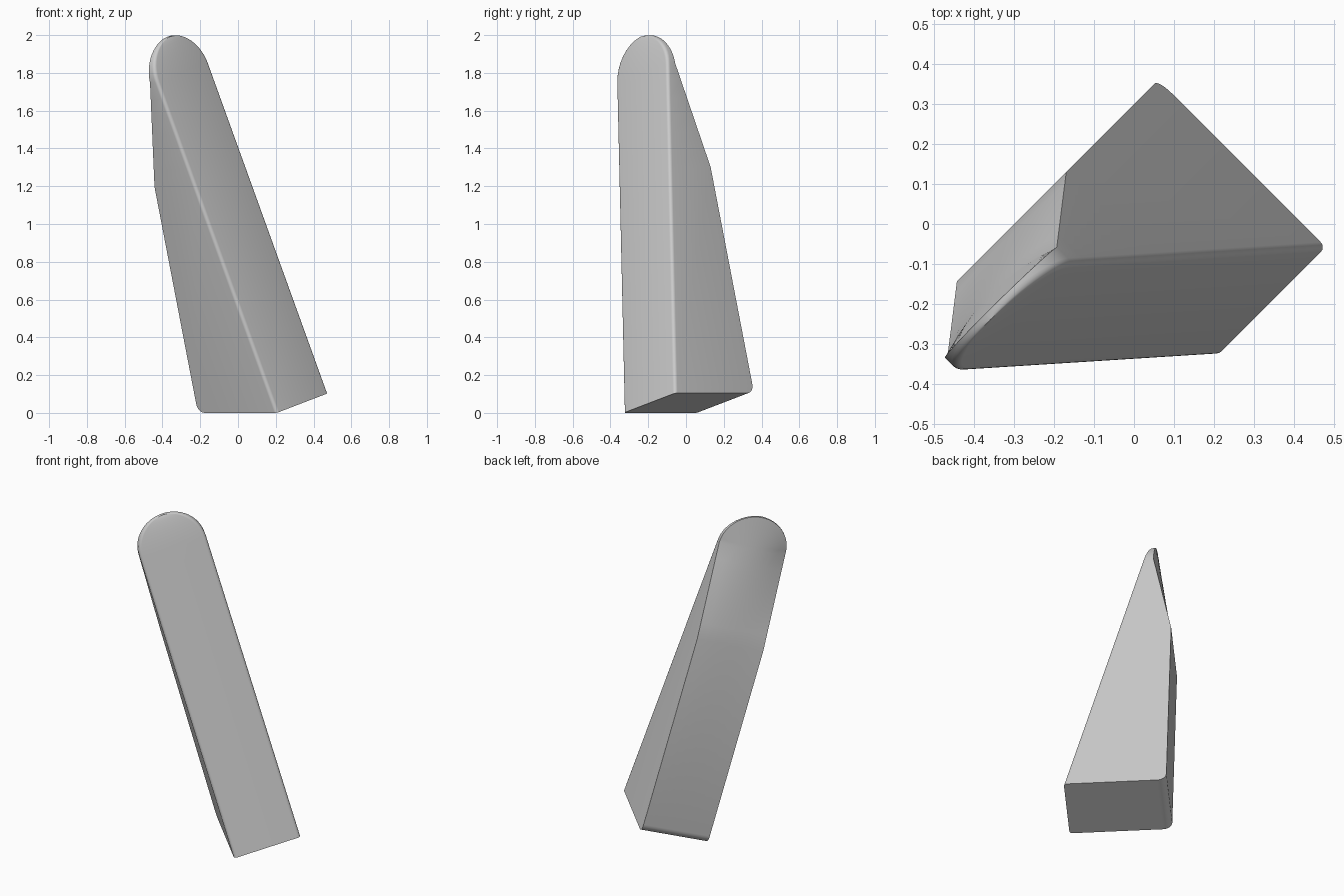
import bpy, bmesh, math
from mathutils import Matrix, Vector

cube = bpy.data.objects.get("Cube")
if cube:
    bpy.data.objects.remove(cube, do_unlink=True)

grey = bpy.data.materials.new("plain_grey")
grey.use_nodes = True
colour = (0.6, 0.6, 0.6, 1.0)
grey.diffuse_color = colour
grey.node_tree.nodes["Principled BSDF"].inputs["Base Color"].default_value = colour

RADIUS = 0.2        # half the width, and radius of the round tip
TIP_START = 1.81    # length at which the round tip begins
TIP_END = TIP_START + RADIUS
BACK = 0.583        # depth of the heel
KINK = 1.24         # length at which the back starts to taper
CORNER = 0.05       # rounding of the heel
RIM, TIP_BACK = 0.467, 0.475


def mix(a, b, t):
    return a + (b - a) * t


def section(length):
    """Half width, front depth, back depth at the sides and in the middle."""
    half, front = RADIUS, mix(-0.008, 0.456, length / TIP_END)
    side = middle = BACK
    if length < CORNER:
        side -= CORNER - math.sqrt(CORNER ** 2 - (CORNER - length) ** 2)
        middle = side
    elif length > KINK:
        middle = mix(BACK, TIP_BACK, (length - KINK) / (TIP_END - KINK))
        side = mix(BACK, RIM, (length - KINK) / (TIP_START - KINK))
    if length > TIP_START:
        rise = length - TIP_START
        half = math.sqrt(max(RADIUS ** 2 - rise ** 2, 1e-6))
        side = mix(RIM, TIP_BACK, rise / RADIUS)
    return half, front, side, middle


# Stations along the length: rounded heel, tapering body, round tip
stations = [CORNER * (1 - math.cos(math.pi / 2 * i / 6)) for i in range(7)]
stations += [mix(KINK, TIP_START, i / 6) for i in range(7)]
stations += [TIP_START + RADIUS * math.sin(math.pi / 2 * i / 14) for i in range(1, 15)]

# Each ring has softened front edges, sharp back edges and a crowned back
bm = bmesh.new()
rings = []
for length in stations:
    half, front, side, middle = section(length)
    soft = min(0.018, half * 0.5, (side - front) * 0.7)
    corner = [(half - soft + soft * math.sin(a), front + soft - soft * math.cos(a))
              for a in (math.pi / 2 * i / 4 for i in range(5))]
    back = [(half * t, mix(middle, side, t * t)) for t in (1 - i / 4 for i in range(9))]
    outline = corner + back + [(-w, d) for w, d in reversed(corner)]
    rings.append([bm.verts.new((w + RADIUS, d, length)) for w, d in outline])

for low, high in zip(rings, rings[1:]):
    for i in range(len(low)):
        j = (i + 1) % len(low)
        bm.faces.new((low[i], low[j], high[j], high[i]))
bm.faces.new(rings[0])
bm.faces.new(rings[-1])

# Lean the wedge so that it rests on one bottom edge
width_axis = Vector((0.682, 0.682, 0.262)).normalized()
depth_axis = Vector((-1, 1, 0)).normalized()
length_axis = width_axis.cross(depth_axis)
lean = Matrix((width_axis, depth_axis, length_axis)).transposed().to_4x4()
lean.translation = (0.2, -0.325, 0)
bm.transform(lean)
bmesh.ops.recalc_face_normals(bm, faces=bm.faces)

mesh = bpy.data.meshes.new("round_tipped_wedge")
bm.to_mesh(mesh)
bm.free()
mesh.materials.append(grey)
wedge = bpy.data.objects.new("round_tipped_wedge", mesh)
bpy.context.scene.collection.objects.link(wedge)
bpy.context.view_layer.objects.active = wedge
wedge.select_set(True)
bpy.ops.object.shade_smooth_by_angle(angle=math.radians(30))
